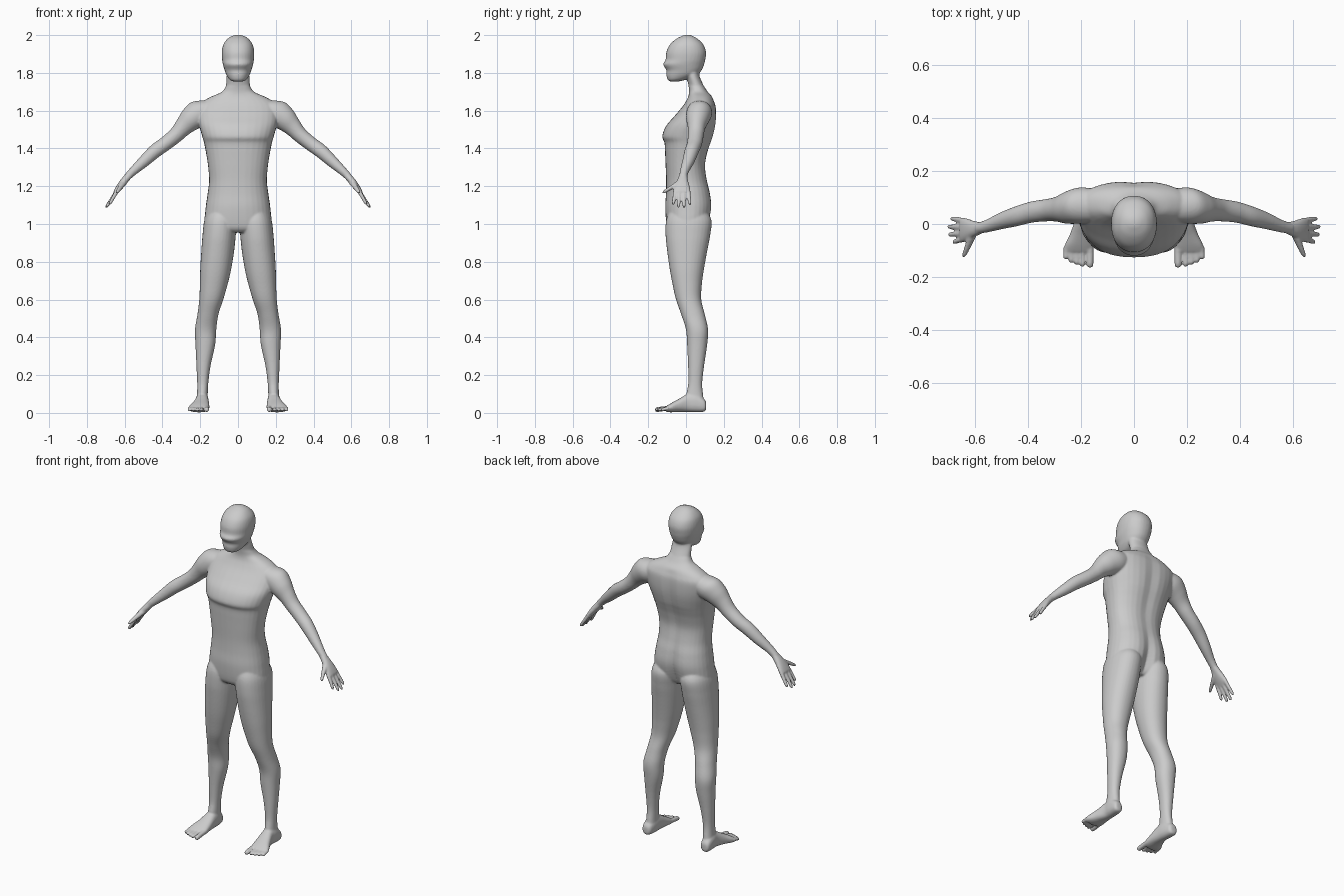
import bpy, bmesh, math
from mathutils import Vector

bm = bmesh.new()
X, Y, Z = Vector((1, 0, 0)), Vector((0, 1, 0)), Vector((0, 0, 1))


def spline(rows, steps=5):
    """Catmull-Rom interpolation of section rows."""
    out = []
    for i in range(len(rows) - 1):
        p0, p1 = rows[max(i - 1, 0)], rows[i]
        p2, p3 = rows[i + 1], rows[min(i + 2, len(rows) - 1)]
        for k in range(steps):
            t = k / steps
            out.append([0.5 * (2 * b + (c - a) * t + (2 * a - 5 * b + 4 * c - d) * t * t
                               + (3 * b - a - 3 * c + d) * t ** 3)
                        for a, b, c, d in zip(p0, p1, p2, p3)])
    return out + [list(rows[-1])]


def loft(rows, u, v, n=2.0, side=1, seg=32):
    """Rows: centre x, y, z, radius along u, radius along v, back groove depth."""
    rings = []
    for r in spline([tuple(r) + (0,) * (6 - len(r)) for r in rows]):
        ring = []
        for k in range(seg):
            a = 2 * math.pi * k / seg
            c, s = math.cos(a), math.sin(a)
            du = math.copysign(abs(c) ** (2 / n), c) * r[3]
            dv = math.copysign(abs(s) ** (2 / n), s) * r[4]
            if s > 0:
                dv -= r[5] * math.exp(-(du / 0.035) ** 2)
            p = Vector(r[:3]) + u * du + v * dv
            p.x *= side
            ring.append(bm.verts.new(p))
        rings.append(ring)
    for a, b in zip(rings, rings[1:]):
        for k in range(seg):
            j = (k + 1) % seg
            bm.faces.new((a[k], a[j], b[j], b[k]))
    bm.faces.new(rings[0])
    bm.faces.new(rings[-1])


def upright(rows, n=2.0, side=1):
    """Rows: z, inner x, outer x, front y, back y, groove."""
    loft([((a + b) / 2, (f + k) / 2, z, (b - a) / 2, (k - f) / 2, g)
          for z, a, b, f, k, g in rows], X, Y, n, side)


def digit(base, tip, r0, r1, u, v, side):
    """Tapered finger or toe with a rounded tip."""
    a, b = Vector(base), Vector(tip)
    rows = []
    for t, k in ((0, 1), (0.5, 1), (0.85, 1), (0.96, 0.75), (1, 0.35)):
        r = (r0 + (r1 - r0) * t) * k
        rows.append((*a.lerp(b, t), r, r))
    loft(rows, u, v, 2, side, 16)


# torso
upright([(z, -w, w, f, b, g) for z, w, f, b, g in (
    (0.955, .12, -.075, .07, 0), (0.985, .175, -.10, .115, .03), (1.08, .172, -.11, .14, .022),
    (1.16, .161, -.106, .133, .014), (1.23, .153, -.105, .115, .008), (1.31, .159, -.108, .105, .008),
    (1.38, .170, -.111, .118, .01), (1.43, .180, -.114, .134, .01), (1.465, .19, -.126, .146, .01),
    (1.52, .205, -.105, .158, .01), (1.57, .212, -.062, .162, .008), (1.62, .21, -.02, .16, .006),
    (1.65, .185, .0, .15, .004), (1.675, .14, .012, .137, 0), (1.70, .085, .016, .115, 0),
    (1.73, .064, .014, .095, 0))], 2.3)

# neck
upright([(1.66, -.08, .08, .018, .13, 0), (1.70, -.068, .068, .017, .112, 0),
         (1.74, -.063, .063, .012, .09, 0), (1.79, -.06, .06, .0, .07, 0),
         (1.84, -.05, .05, -.01, .07, 0)])

# head
upright([(z, -w, w, f, b, 0) for z, w, f, b in (
    (1.755, .028, -.088, -.035), (1.766, .046, -.098, .005), (1.79, .062, -.104, .06),
    (1.815, .071, -.104, .083), (1.845, .080, -.121, .096), (1.87, .084, -.108, .102),
    (1.91, .086, -.104, .106), (1.95, .078, -.085, .092), (1.98, .056, -.052, .062),
    (1.995, .032, -.022, .036), (2.001, .012, -.005, .018))], 2.2)

arm_v = Vector((0.62, 0, 0.78))
hand_v = Vector((0.8, 0, 0.6))
hand_u = Vector((0.6, 0, -0.8))
for side in (1, -1):
    # arm
    loft([(.14, .07, 1.612, .06, .055), (.20, .07, 1.588, .068, .074),
          (.25, .062, 1.555, .061, .064), (.29, .056, 1.515, .047, .05),
          (.33, .052, 1.47, .042, .041), (.385, .045, 1.425, .040, .038),
          (.44, .03, 1.385, .038, .037), (.50, .012, 1.33, .032, .031),
          (.555, -.008, 1.28, .024, .023), (.59, -.016, 1.245, .021, .019)], Y, arm_v, 2, side)
    # palm
    loft([(.57, -.014, 1.265, .019, .018), (.605, -.019, 1.225, .031, .019),
          (.63, -.021, 1.192, .042, .017), (.65, -.022, 1.165, .045, .012)], Y, hand_v, 2.3, side)
    # fingers
    for y0, tip in ((.012, (.690, .021, 1.100)), (-.012, (.701, -.010, 1.085)),
                    (-.035, (.699, -.040, 1.087)), (-.056, (.682, -.068, 1.102))):
        digit((.636, y0, 1.182), tip, .0115, .0088, Y, hand_v, side)
    # thumb
    digit((.603, -.03, 1.222), (.643, -.126, 1.165), .018, .009, hand_u, hand_v, side)
    # leg
    upright([(1.08, .03, .15, -.08, .10, 0), (1.02, .008, .178, -.105, .135, 0),
             (0.94, .012, .188, -.108, .128, 0), (0.86, .020, .194, -.10, .113, 0),
             (0.76, .036, .20, -.086, .095, 0), (0.68, .055, .202, -.071, .084, 0),
             (0.60, .078, .205, -.053, .081, 0), (0.52, .104, .215, -.025, .10, 0),
             (0.44, .115, .228, .0, .117, 0), (0.36, .121, .225, .006, .112, 0),
             (0.25, .145, .220, .011, .096, 0), (0.16, .157, .216, .012, .086, 0),
             (0.10, .160, .217, .002, .090, 0), (0.05, .160, .222, .0, .098, 0)], 2.15, side)
    # foot
    loft([(.195, .107, .036, .015, .018), (.194, .095, .040, .028, .034),
          (.191, .05, .054, .034, .050), (.190, .01, .053, .035, .048),
          (.197, -.04, .039, .045, .034), (.206, -.08, .027, .055, .024),
          (.208, -.105, .020, .054, .015)], X, Z, 2.4, side)
    # toes
    for x, y, r in ((.165, -.165, .0135), (.193, -.162, .0098), (.215, -.155, .0094),
                    (.236, -.147, .0094), (.256, -.134, .0094)):
        digit((x, -.085, .026), (x + .001, y, .016), r, r, X, Z, side)

# fuse all parts into one smooth skin
bmesh.ops.recalc_face_normals(bm, faces=bm.faces)
mesh = bpy.data.meshes.new("body")
bm.to_mesh(mesh)
bm.free()
body = bpy.data.objects.new("body", mesh)
bpy.context.collection.objects.link(body)
mesh.shade_smooth()
skin = body.modifiers.new("fuse", 'REMESH')
skin.mode = 'VOXEL'
skin.voxel_size = 0.0052
skin.use_smooth_shade = True
soft = body.modifiers.new("soften", 'SMOOTH')
soft.factor = 0.5
soft.iterations = 6
